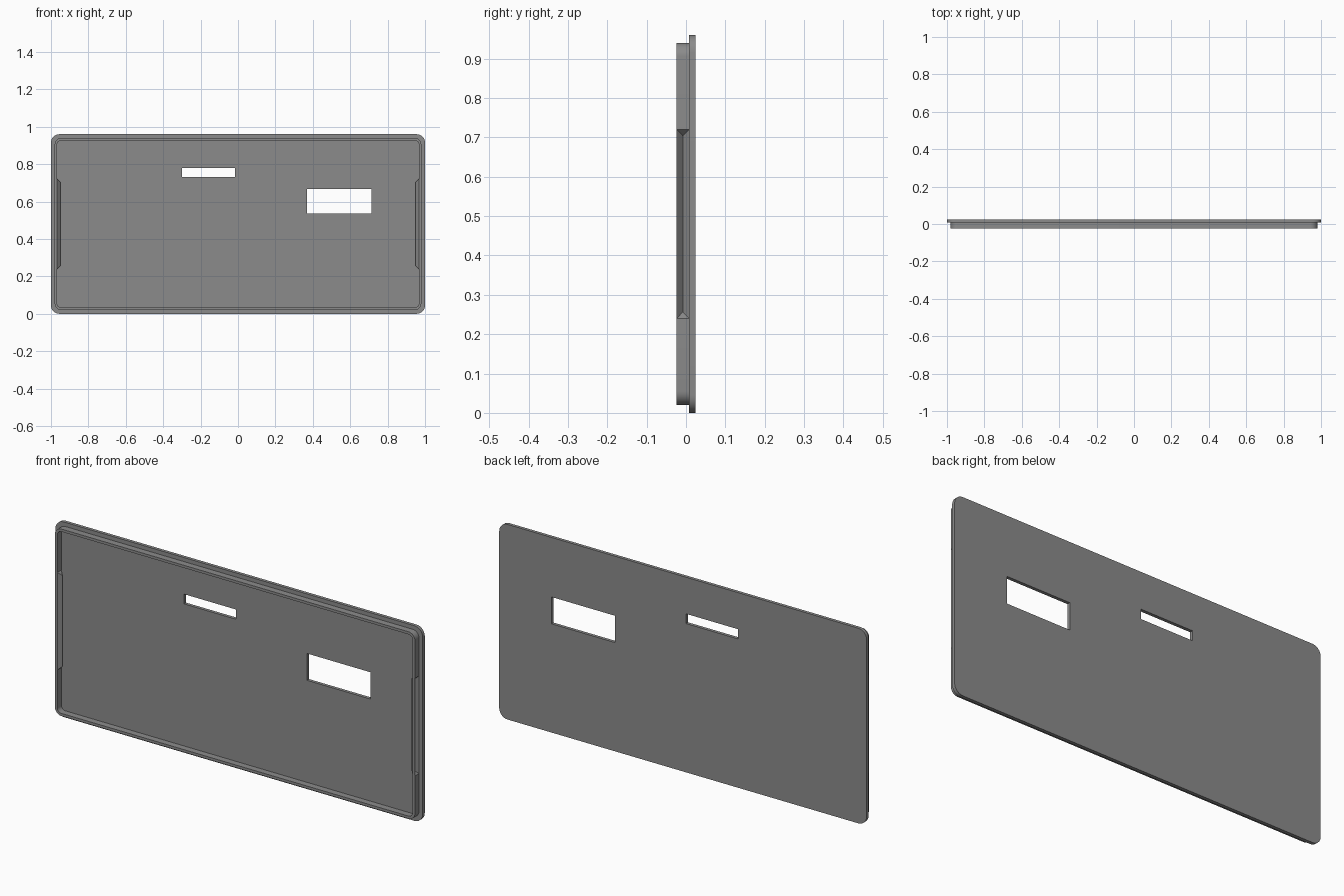
import bpy, bmesh, math

if "Cube" in bpy.data.objects:
    bpy.data.objects.remove(bpy.data.objects["Cube"])

H = 0.96                               # cover height
Y_FRONT, Y_MID, Y_JOIN, Y_BACK = -0.024, -0.008, 0.008, 0.024
GRIP_LOW, GRIP_HIGH, GRIP_DEPTH = 0.24, 0.72, 0.017

grey = bpy.data.materials.new("grey plastic")
grey.diffuse_color = (0.26, 0.26, 0.26, 1)
grey.use_nodes = True
grey.node_tree.nodes["Principled BSDF"].inputs["Base Color"].default_value = grey.diffuse_color


def finish(bm, name):
    bmesh.ops.recalc_face_normals(bm, faces=bm.faces)
    mesh = bpy.data.meshes.new(name)
    bm.to_mesh(mesh)
    bm.free()
    obj = bpy.data.objects.new(name, mesh)
    bpy.context.collection.objects.link(obj)
    mesh.materials.append(grey)
    bpy.context.view_layer.objects.active = obj
    obj.select_set(True)
    bpy.ops.object.shade_smooth_by_angle(angle=math.radians(30))
    obj.select_set(False)


def rounded_outline(inset, radius, side_heights=(), steps=8):
    """Counter-clockwise (x, z) outline, with extra points on both short sides."""
    x, lo, hi = 1 - inset, inset, H - inset
    corners = [(x - radius, hi - radius, 0), (radius - x, hi - radius, 90),
               (radius - x, lo + radius, 180), (x - radius, lo + radius, 270)]
    pts = []
    for i, (cx, cz, start) in enumerate(corners):
        for s in range(steps + 1):
            a = math.radians(start + 90 * s / steps)
            pts.append((cx + radius * math.cos(a), cz + radius * math.sin(a)))
        if i == 1:
            pts += [(-x, z) for z in sorted(side_heights, reverse=True)]
        if i == 3:
            pts += [(x, z) for z in sorted(side_heights)]
    return pts


def rect(x0, x1, z0, z1):
    return [(x0, z0), (x1, z0), (x1, z1), (x0, z1)]


# Back plate with two rectangular openings
bm = bmesh.new()
for outline in (rounded_outline(0, 0.045),
                rect(-0.30, -0.017, 0.732, 0.78),
                rect(0.37, 0.715, 0.535, 0.667)):
    vs = [bm.verts.new((x, Y_BACK, z)) for x, z in outline]
    for a, b in zip(vs, vs[1:] + vs[:1]):
        bm.edges.new((a, b))
bmesh.ops.triangle_fill(bm, edges=bm.edges[:], use_beauty=True, normal=(0, 1, 0))
bmesh.ops.dissolve_limit(bm, angle_limit=0.01, verts=bm.verts[:], edges=bm.edges[:])
ext = bmesh.ops.extrude_face_region(bm, geom=bm.faces[:], use_keep_orig=True)
for v in ext["geom"]:
    if isinstance(v, bmesh.types.BMVert):
        v.co.y = Y_JOIN
finish(bm, "back_plate")


# Raised rim, pressed inward as a V-shaped finger grip on both short sides
bm = bmesh.new()
ends = (GRIP_LOW, GRIP_LOW + 0.016, GRIP_HIGH - 0.016, GRIP_HIGH)
pressed = set()


def ring(inset, radius, y):
    vs = []
    for x, z in rounded_outline(inset, radius, ends):
        push = y == Y_MID and z in ends[1:3] and abs(x) > 0.9
        v = bm.verts.new((x - math.copysign(GRIP_DEPTH, x) if push else x, y, z))
        if push:
            pressed.add(v)
        vs.append(v)
    return vs


outer, inner = (0.02, 0.035), (0.033, 0.022)
rings = [ring(*outer, y) for y in (Y_JOIN, Y_MID, Y_FRONT)]
rings += [ring(*inner, y) for y in (Y_FRONT, Y_MID, Y_JOIN)]
n = len(rings[0])
for r0, r1 in zip(rings, rings[1:] + rings[:1]):
    for i in range(n):
        j = (i + 1) % n
        quad = [r0[i], r0[j], r1[j], r1[i]]
        hit = [k for k in range(4) if quad[k] in pressed]
        if len(hit) == 1:              # sloped grip end: fold along its diagonal
            q = quad[hit[0]:] + quad[:hit[0]]
            bm.faces.new(q[:3])
            bm.faces.new((q[0], q[2], q[3]))
        else:
            bm.faces.new(quad)
finish(bm, "rim")
